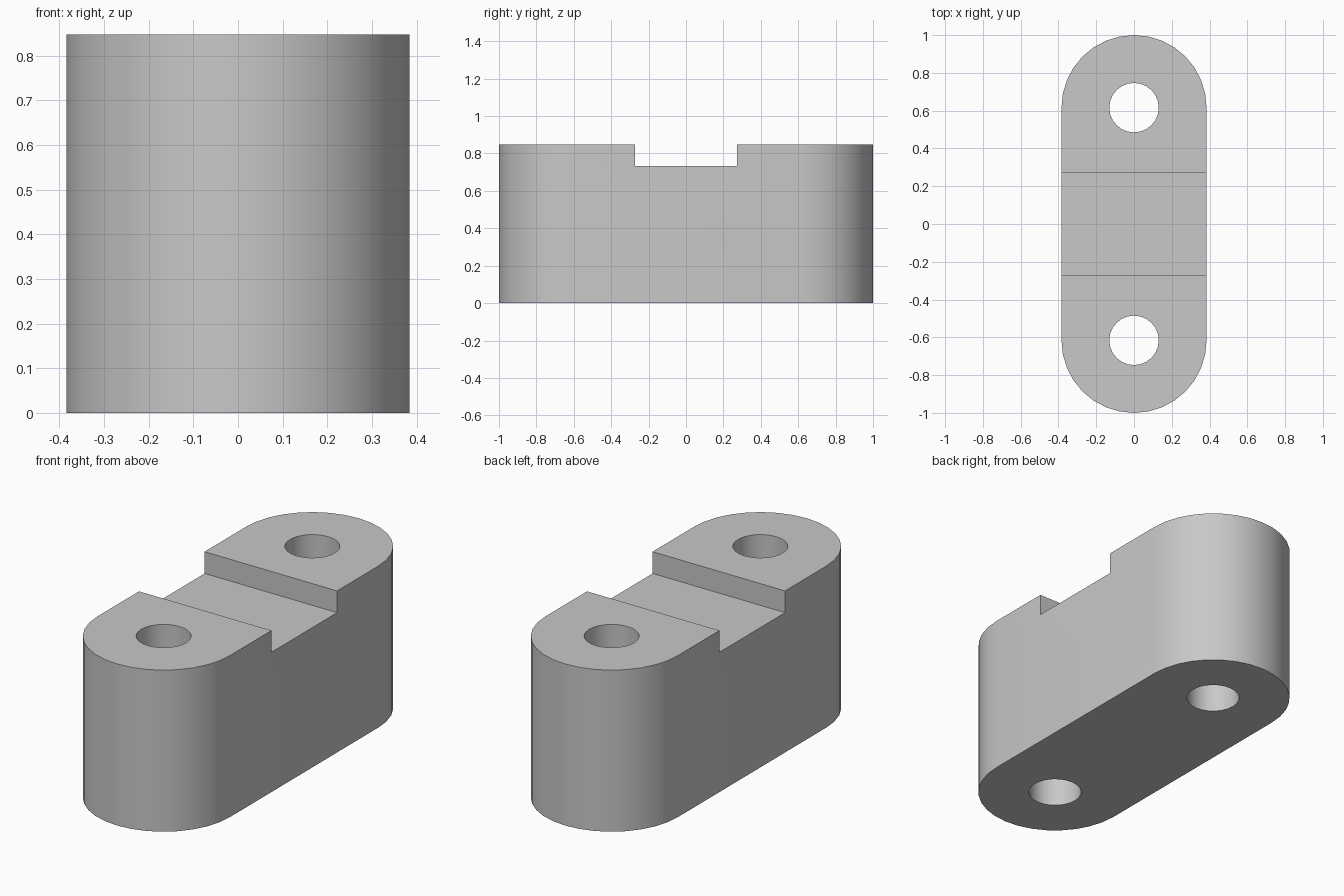
import bpy
import bmesh
from math import cos, sin, pi, radians

HALF_WIDTH = 0.384
HEIGHT = 0.847
HOLE_Y = 1 - HALF_WIDTH
HOLE_RADIUS = 0.131
SLOT_HALF = 0.272
SLOT_FLOOR = 0.733
ARC_STEPS = 16

cube = bpy.data.objects.get("Cube")
if cube:
    bpy.data.objects.remove(cube, do_unlink=True)

grey = bpy.data.materials.new("plain grey")
grey.use_nodes = True
colour = (0.58, 0.58, 0.58, 1)
grey.diffuse_color = colour
grey.node_tree.nodes["Principled BSDF"].inputs["Base Color"].default_value = colour


def prism(name, outline, bottom, top):
    """Extrude a closed outline straight up into a solid."""
    bm = bmesh.new()
    base = bm.faces.new([bm.verts.new((x, y, bottom)) for x, y in outline])
    grown = bmesh.ops.extrude_face_region(bm, geom=[base])
    verts = [v for v in grown["geom"] if isinstance(v, bmesh.types.BMVert)]
    bmesh.ops.translate(bm, verts=verts, vec=(0, 0, top - bottom))
    bmesh.ops.recalc_face_normals(bm, faces=bm.faces[:])
    mesh = bpy.data.meshes.new(name)
    bm.to_mesh(mesh)
    bm.free()
    mesh.materials.append(grey)
    obj = bpy.data.objects.new(name, mesh)
    bpy.context.collection.objects.link(obj)
    return obj


def arc(radius, centre_y, start, sweep, steps):
    angles = [start + sweep * i / steps for i in range(steps + 1)]
    return [(radius * cos(a), centre_y + radius * sin(a)) for a in angles]


# Round-ended block
outline = (arc(HALF_WIDTH, HOLE_Y, 0, pi, ARC_STEPS)
           + arc(HALF_WIDTH, -HOLE_Y, pi, pi, ARC_STEPS))
block = prism("link_block", outline, 0, HEIGHT)

# Cutters for the cross slot and the two through holes
slot = [(-1, -SLOT_HALF), (1, -SLOT_HALF), (1, SLOT_HALF), (-1, SLOT_HALF)]
cutters = [prism("slot_cutter", slot, SLOT_FLOOR, HEIGHT + 1)]
for side, label in ((-1, "front"), (1, "back")):
    circle = arc(HOLE_RADIUS, side * HOLE_Y, 0, 2 * pi, 24)[:-1]
    cutters.append(prism(label + "_hole_cutter", circle, -1, HEIGHT + 1))

# Cut the block, then discard the cutters
bpy.ops.object.select_all(action="DESELECT")
block.select_set(True)
bpy.context.view_layer.objects.active = block
for cutter in cutters:
    cutter.hide_render = True
    cut = block.modifiers.new(cutter.name, "BOOLEAN")
    cut.operation = "DIFFERENCE"
    cut.solver = "EXACT"
    cut.object = cutter
    bpy.ops.object.modifier_apply(modifier=cut.name)
    bpy.data.objects.remove(cutter, do_unlink=True)

# Smooth round walls with crisp rims
bpy.ops.object.shade_smooth_by_angle(angle=radians(30))
